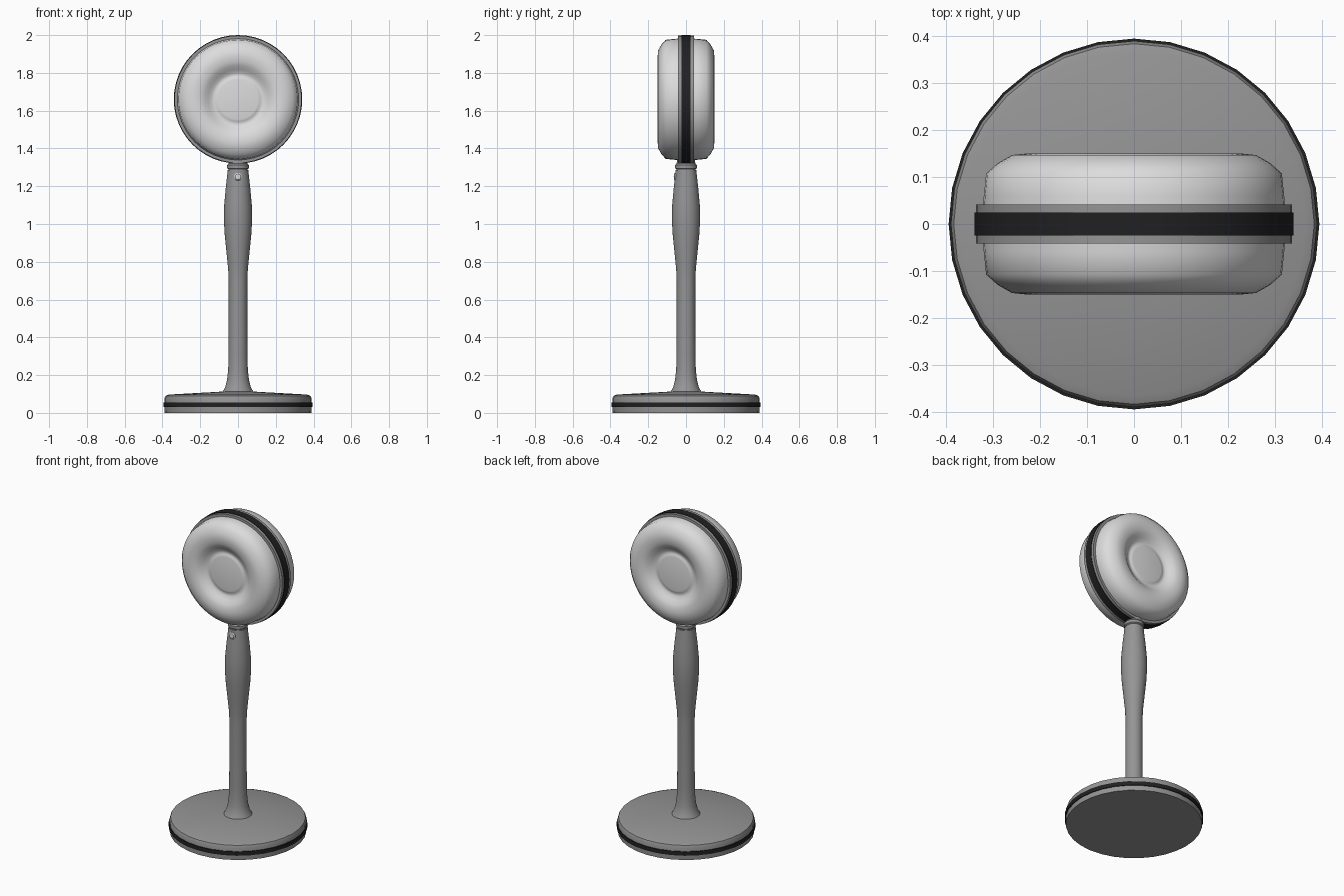
import bpy, math
from mathutils import Matrix, Vector

cube = bpy.data.objects.get("Cube")
if cube:
    bpy.data.objects.remove(cube)


def material(name, value):
    m = bpy.data.materials.new(name)
    m.use_nodes = True
    colour = (value, value, value, 1)
    m.diffuse_color = colour
    m.node_tree.nodes["Principled BSDF"].inputs["Base Color"].default_value = colour
    return m


GREY = material("mid grey", 0.3)
LIGHT = material("light grey", 0.72)
BLACK = material("black", 0.015)

UP = Matrix.Identity(4)
HEAD = Vector((0, 0, 1.66))


def facing(side):
    """Turn the lathe axis to +y or -y, centred on the head."""
    return Matrix.Translation(HEAD) @ Matrix.Rotation(-side * math.pi / 2, 4, "X")


def lathe(name, profile, mat, sides=32, place=UP, angle=35):
    """Spin (radius, height) points round the z axis; radius 0 closes an end."""
    verts, faces, rings = [], [], []
    for r, h in profile:
        n = sides if r > 0 else 1
        rings.append([len(verts) + i for i in range(n)])
        for i in range(n):
            a = math.tau * i / sides
            verts.append(place @ Vector((r * math.cos(a), r * math.sin(a), h)))
    for low, high in zip(rings, rings[1:]):
        for i in range(sides):
            j = (i + 1) % sides
            if len(low) == 1:
                faces.append((low[0], high[j], high[i]))
            elif len(high) == 1:
                faces.append((low[i], low[j], high[0]))
            else:
                faces.append((low[i], low[j], high[j], high[i]))
    mesh = bpy.data.meshes.new(name)
    mesh.from_pydata(verts, [], faces)
    mesh.materials.append(mat)
    ob = bpy.data.objects.new(name, mesh)
    bpy.context.collection.objects.link(ob)
    bpy.ops.object.select_all(action="DESELECT")
    ob.select_set(True)
    bpy.context.view_layer.objects.active = ob
    bpy.ops.object.shade_smooth_by_angle(angle=math.radians(angle))
    return ob


def band(name, radius, low, high, mat, place=UP, sides=32):
    return lathe(name, [(0, low), (radius, low), (radius, high), (0, high)], mat, sides, place)


# Round foot with a dark band
lathe("base", [(0, 0), (0.388, 0), (0.39, 0.03), (0.39, 0.075), (0.384, 0.09),
               (0.365, 0.097), (0.08, 0.113), (0, 0.113)], GREY)
band("base_band", 0.395, 0.03, 0.055, BLACK)

# Flared stem with a swollen grip
lathe("stem", [(0, 0.1), (0.082, 0.111), (0.068, 0.135), (0.058, 0.175), (0.052, 0.23),
               (0.05, 0.3), (0.049, 0.7), (0.052, 0.76), (0.062, 0.86), (0.071, 0.95),
               (0.075, 1.03), (0.073, 1.1), (0.065, 1.19), (0.057, 1.26),
               (0.055, 1.285), (0, 1.285)], GREY)

# Collar joining stem and head
lathe("collar", [(0, 1.28), (0.05, 1.28), (0.05, 1.29), (0.058, 1.295), (0.058, 1.312),
                 (0.05, 1.32), (0.046, 1.345), (0, 1.345)], GREY)

# Small round button on the front of the grip
button_place = Matrix.Translation((0, -0.05, 1.25)) @ Matrix.Rotation(math.pi / 2, 4, "X")
lathe("button", [(0, 0), (0.021, 0), (0.021, 0.009), (0.015, 0.014), (0, 0.015)],
      LIGHT, 16, button_place)

# Rims round the head
band("head_rim", 0.337, -0.042, 0.042, GREY, facing(1), 48)
band("head_band", 0.34, -0.024, 0.024, BLACK, facing(1), 48)

# Padded shell on both sides, dished round a raised centre
shell = [(0.322, 0.03), (0.32, 0.06), (0.315, 0.108), (0.29, 0.13), (0.26, 0.147),
         (0.23, 0.15), (0.2, 0.147), (0.178, 0.138), (0.158, 0.123), (0.14, 0.112),
         (0.125, 0.108), (0.117, 0.113), (0.105, 0.115), (0, 0.117)]
for label, side in (("front", -1), ("back", 1)):
    lathe(label + "_shell", shell, LIGHT, 48, facing(side), 60)
